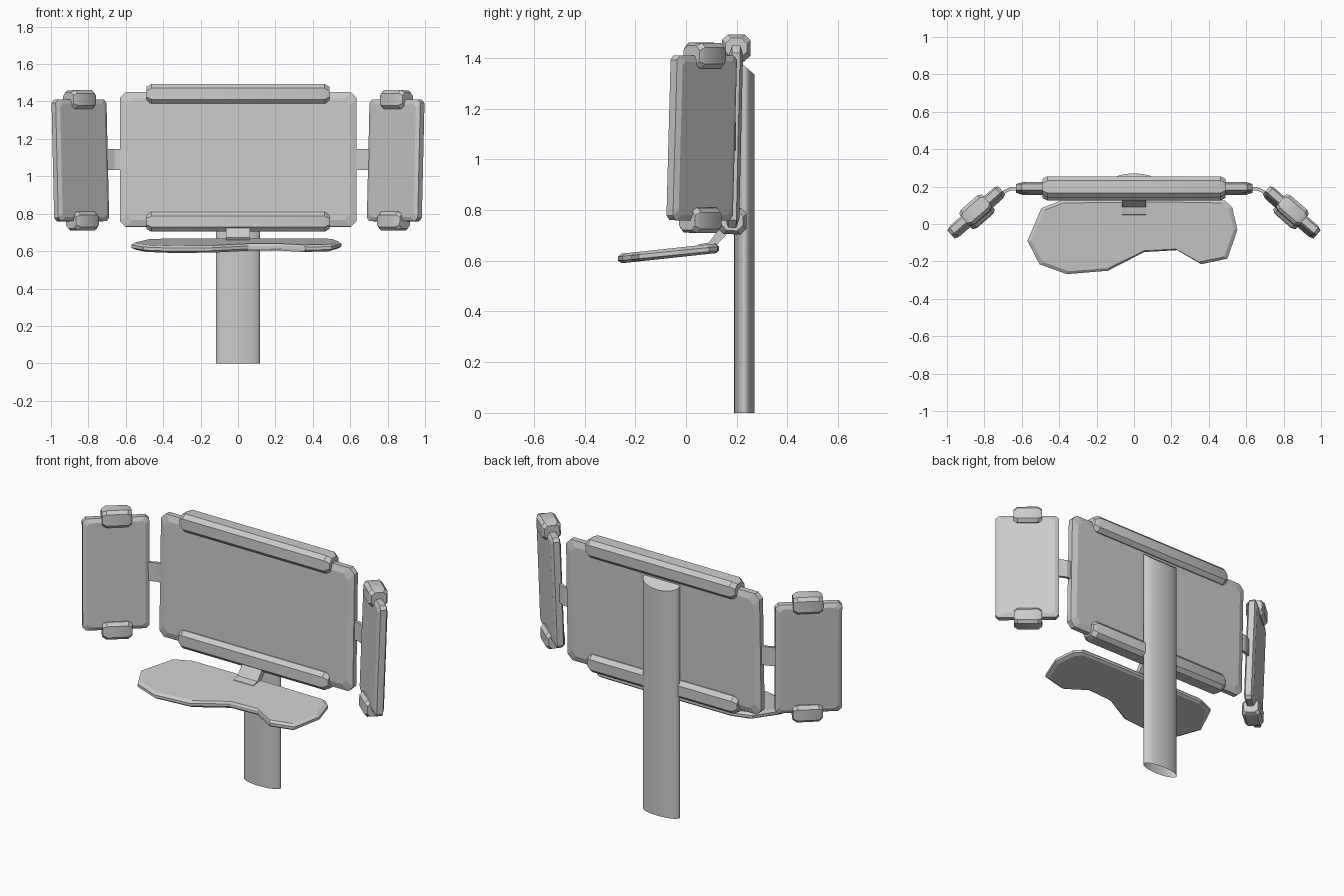
import bpy, bmesh
from math import sin, cos, pi, radians
from mathutils import Matrix, Vector

if "Cube" in bpy.data.objects:
    bpy.data.objects.remove(bpy.data.objects["Cube"])


def loft(name, rings, mat=Matrix(), cap_start=True, smooth=None):
    """Skin a list of equal-length point rings and close the ends."""
    bm = bmesh.new()
    rows = [[bm.verts.new(mat @ Vector(p)) for p in ring] for ring in rings]
    n = len(rows[0])
    for a, b in zip(rows, rows[1:]):
        for i in range(n):
            j = (i + 1) % n
            bm.faces.new((a[i], a[j], b[j], b[i]))
    if cap_start:
        bm.faces.new(rows[0][::-1])
    bm.faces.new(rows[-1])
    bmesh.ops.recalc_face_normals(bm, faces=bm.faces)
    me = bpy.data.meshes.new(name)
    bm.to_mesh(me)
    bm.free()
    ob = bpy.data.objects.new(name, me)
    bpy.context.collection.objects.link(ob)
    if smooth:
        bpy.context.view_layer.objects.active = ob
        ob.select_set(True)
        bpy.ops.object.shade_smooth_by_angle(angle=radians(smooth))
        ob.select_set(False)
    return ob


def octagon(w, h, c):
    """Rectangle with cut corners in the local xz plane."""
    x, z = w / 2, h / 2
    return [(-x, -z + c), (-x + c, -z), (x - c, -z), (x, -z + c),
            (x, z - c), (x - c, z), (-x + c, z), (-x, z - c)]


def plate(name, w, h, t, edge, corner, inset, mat):
    """Flat panel with cut corners and bevelled front and back borders."""
    rings = []
    for y, k in ((-t / 2, inset), (-edge / 2, 0), (edge / 2, 0), (t / 2, inset)):
        rings.append([(x, y, z) for x, z in octagon(w - 2 * k, h - 2 * k, corner)])
    return loft(name, rings, mat)


def rail(name, length, depth, height, c, mat):
    """Cut-corner bar along local x with tapered ends."""
    rings = []
    for x, k in ((-length / 2, c), (-length / 2 + c, 0), (length / 2 - c, 0), (length / 2, c)):
        rings.append([(x, y, z) for y, z in octagon(depth - k, height - k, c * 0.8)])
    return loft(name, rings, mat, smooth=35)


# Oval post, open underneath, with a sloping top
def post_ring(z_of):
    pts = [(0.118 * cos(2 * pi * i / 40), 0.23 + 0.04 * sin(2 * pi * i / 40)) for i in range(40)]
    return [(x, y, z_of(y)) for x, y in pts]


loft("post", [post_ring(lambda y: 0), post_ring(lambda y: 1.335 + (0.27 - y) * 0.85)],
     cap_start=False, smooth=30)

# Main panel, leaning slightly back, with its top and bottom rails
main = Matrix.Translation((0.002, 0.19, 1.09)) @ Matrix.Rotation(radians(-1.3), 4, 'X')
plate("main_panel", 1.265, 0.72, 0.055, 0.032, 0.03, 0.035, main)
for part, z in (("top_rail", 0.35), ("bottom_rail", -0.333)):
    rail(part, 0.98, 0.113, 0.105, 0.028, main @ Matrix.Translation((-0.002, 0, z)))

# Angled side panels with clips and linking arms
for s, side in ((-1, "left"), (1, "right")):
    wing = (Matrix.Translation((s * 0.843, 0.062, 1.085))
            @ Matrix.Rotation(radians(-41 * s), 4, 'Z')
            @ Matrix.Rotation(radians(-2), 4, 'X'))
    plate(side + "_panel", 0.36, 0.65, 0.055, 0.034, 0.018, 0.022, wing)
    for part, z in (("upper", 0.325), ("lower", -0.325)):
        rail(f"{side}_{part}_clip", 0.16, 0.105, 0.1, 0.022,
             wing @ Matrix.Translation((-s * 0.005, 0, z)))
    path = ((0.58, 0.19), (0.66, 0.188), (0.74, 0.15))
    loft(side + "_arm", [[(s * x, y - 0.009, 1.035), (s * x, y + 0.009, 1.035),
                          (s * x, y + 0.009, 1.145), (s * x, y - 0.009, 1.145)] for x, y in path])

# Curved-front tray, tilted toward the user
outline = [(-0.57, -0.09), (-0.505, -0.215), (-0.36, -0.268), (-0.14, -0.25), (0.055, -0.15),
           (0.23, -0.14), (0.36, -0.215), (0.5, -0.185), (0.553, -0.03), (0.525, 0.09),
           (0.485, 0.125), (0.2, 0.13), (-0.39, 0.125), (-0.495, 0.085)]


def tray_ring(drop, k):
    return [(x * k, -0.05 + (y + 0.05) * (2 * k - 1), 0.655 + 0.1 * y - drop) for x, y in outline]


loft("tray", [tray_ring(0.038, 0.965), tray_ring(0.028, 1), tray_ring(0.012, 1), tray_ring(0, 0.965)])

# Bent neck joining the tray to the bottom rail
neck = [(0.04, 0.64), (0.1, 0.64), (0.175, 0.72), (0.175, 0.76), (0.145, 0.745), (0.09, 0.672), (0.05, 0.664)]
loft("tray_neck", [[(x, y, z) for y, z in neck] for x in (-0.065, 0.065)])
